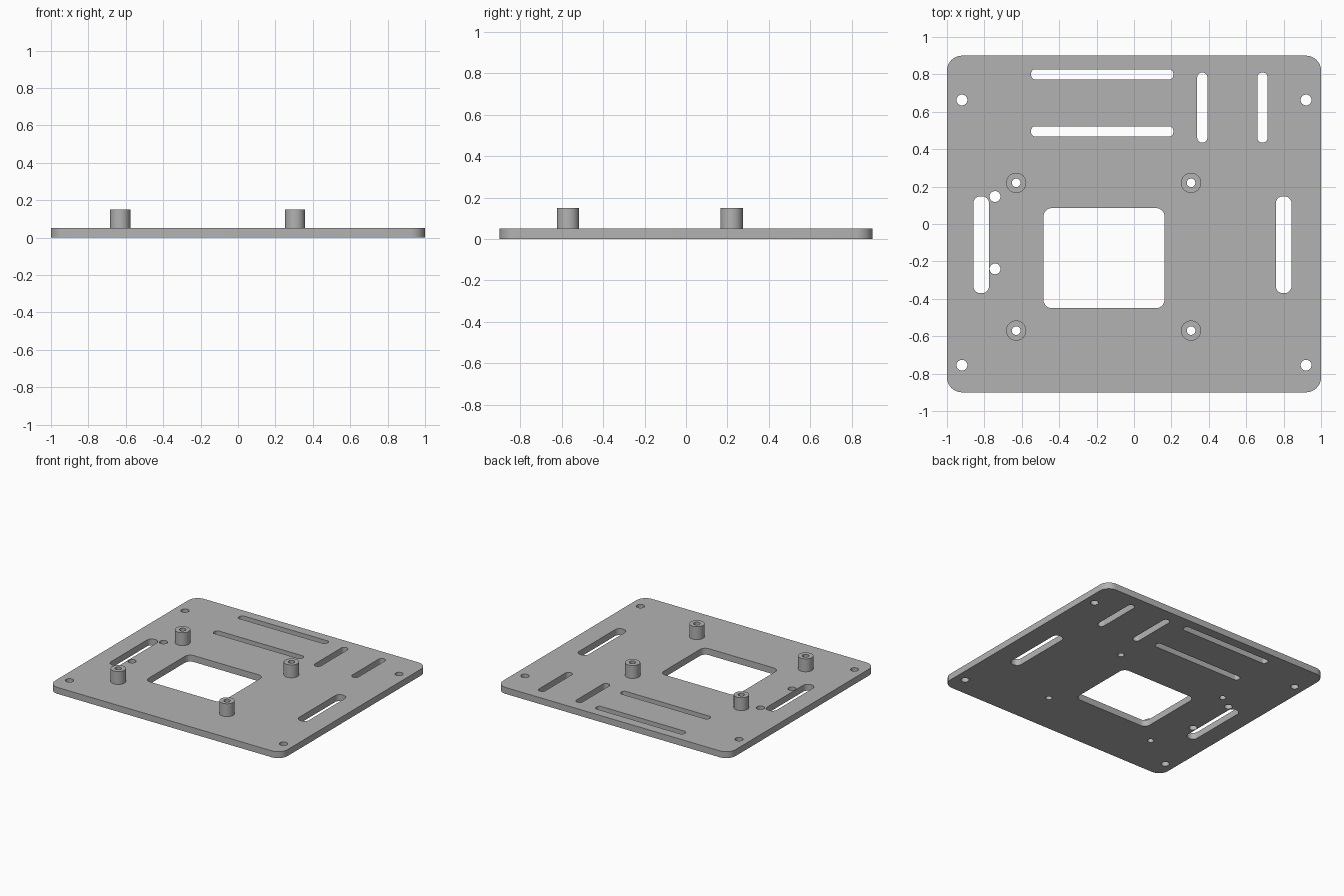
import bpy, bmesh
from math import cos, sin, pi

if "Cube" in bpy.data.objects:
    bpy.data.objects.remove(bpy.data.objects["Cube"])

grey = bpy.data.materials.new("plain grey")
grey.use_nodes = True
grey.diffuse_color = (0.45, 0.45, 0.45, 1)
grey.node_tree.nodes["Principled BSDF"].inputs["Base Color"].default_value = (0.45, 0.45, 0.45, 1)

THICK, TOP = 0.05, 0.15


def rounded(x0, x1, y0, y1, r, n=8):
    """Outline of a rectangle with rounded corners."""
    centres = [(x1 - r, y1 - r), (x0 + r, y1 - r), (x0 + r, y0 + r), (x1 - r, y0 + r)]
    return [(cx + r * cos(a), cy + r * sin(a))
            for q, (cx, cy) in enumerate(centres)
            for a in [(q + i / n) * pi / 2 for i in range(n + 1)]]


def circle(x, y, r, n=32):
    return [(x + r * cos(2 * pi * i / n), y + r * sin(2 * pi * i / n)) for i in range(n)]


def slab(name, outlines, z0, z1):
    """Extrude a filled outline; the further outlines become through holes."""
    curve = bpy.data.curves.new(name + "_profile", "CURVE")
    curve.dimensions, curve.fill_mode = "2D", "BOTH"
    curve.extrude = (z1 - z0) / 2
    for pts in outlines:
        spline = curve.splines.new("POLY")
        spline.points.add(len(pts) - 1)
        for p, (x, y) in zip(spline.points, pts):
            p.co = (x, y, 0, 1)
        spline.use_cyclic_u = True
    temp = bpy.data.objects.new(name + "_profile", curve)
    bpy.context.collection.objects.link(temp)
    mesh = bpy.data.meshes.new_from_object(temp.evaluated_get(bpy.context.evaluated_depsgraph_get()))
    bpy.data.objects.remove(temp)

    bm = bmesh.new()
    bm.from_mesh(mesh)
    bmesh.ops.remove_doubles(bm, verts=bm.verts, dist=0.0002)
    bmesh.ops.translate(bm, verts=bm.verts, vec=(0, 0, (z0 + z1) / 2))
    bmesh.ops.recalc_face_normals(bm, faces=bm.faces)
    bm.to_mesh(mesh)
    bm.free()
    mesh.name = name
    mesh.materials.clear()
    mesh.materials.append(grey)
    obj = bpy.data.objects.new(name, mesh)
    bpy.context.collection.objects.link(obj)
    bpy.ops.object.select_all(action="DESELECT")
    obj.select_set(True)
    bpy.context.view_layer.objects.active = obj
    bpy.ops.object.shade_smooth_by_angle(angle=pi / 6)
    return obj


posts = [(x, y) for x in (-0.63, 0.305) for y in (0.22, -0.57)]

# Plate outline and central window
outlines = [rounded(-1, 1, -0.9, 0.9, 0.08),
            rounded(-0.484, 0.163, -0.45, 0.085, 0.045)]
# Long slots along the back
outlines += [rounded(-0.55, 0.21, y - 0.027, y + 0.027, 0.022) for y in (0.8, 0.495)]
# Short upright slots
outlines += [rounded(x - 0.027, x + 0.027, 0.435, 0.81, 0.026) for x in (0.365, 0.687)]
# Wide side slots
outlines += [rounded(x - 0.042, x + 0.042, -0.37, 0.148, 0.038) for x in (-0.817, 0.8)]
# Corner screw holes, cable tie holes and bores under the posts
outlines += [circle(x, y, 0.029) for x in (-0.92, 0.92) for y in (0.663, -0.755)]
outlines += [circle(-0.743, y, 0.029) for y in (0.147, -0.24)]
outlines += [circle(x, y, 0.023) for x, y in posts]
slab("base_plate", outlines, 0, THICK)

# Hollow standoff posts
for i, (x, y) in enumerate(posts):
    slab(f"standoff_{i + 1}", [circle(x, y, 0.054), circle(x, y, 0.023)], THICK, TOP)
